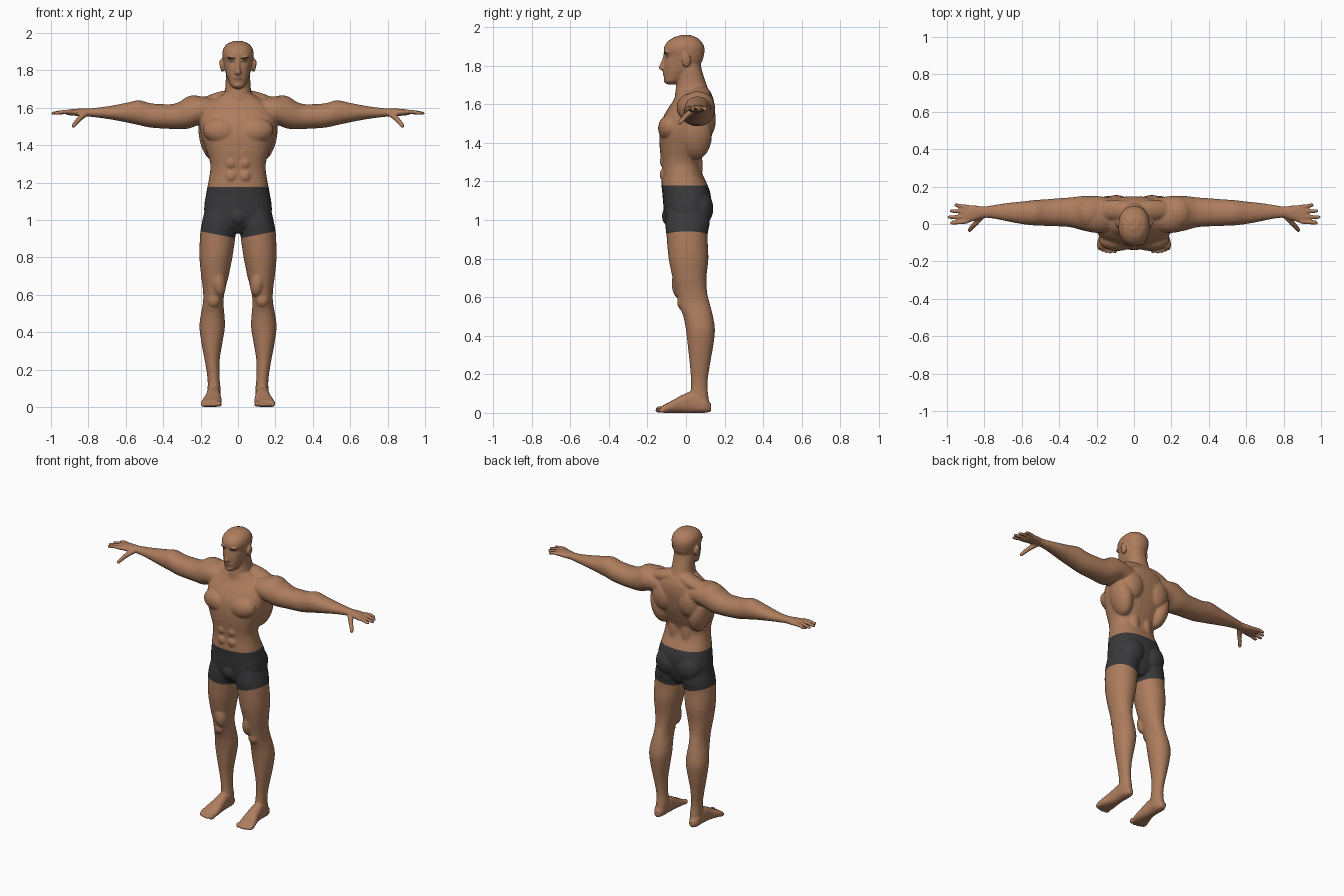
import bpy, bmesh, math
from mathutils import Vector, Matrix


def material(name, rgb):
    m = bpy.data.materials.new(name)
    m.diffuse_color = (*rgb, 1)
    return m


SKIN = material("skin", (0.42, 0.205, 0.11))
CLOTH = material("dark_cloth", (0.042, 0.042, 0.045))
BROW = material("brow_brown", (0.035, 0.02, 0.014))
EYE = material("eye_white", (0.45, 0.40, 0.36))
LIP = material("lip_brown", (0.24, 0.10, 0.065))

bm = bmesh.new()


def loft(axis, rows, mirror=True, power=2.2, steps=4, seg=32):
    """Rounded tube; each row is position, then min/max of the two other axes."""
    pts = [Vector(r) for r in rows]
    rings = []
    for i in range(len(pts) - 1):
        a, b = pts[max(i - 1, 0)], pts[i]
        c, d = pts[i + 1], pts[min(i + 2, len(pts) - 1)]
        for k in range(steps + (i == len(pts) - 2)):
            t = k / steps
            v = b + (c - a) * (t / 2) + (a * 2 - b * 5 + c * 4 - d) * (t * t / 2)
            v = v + (b * 3 - a - c * 3 + d) * (t ** 3 / 2)
            v[0] = b[0] + (c[0] - b[0]) * t
            rings.append(v)
    for side in ((1, -1) if mirror else (1,)):
        loops = []
        for p, u0, u1, w0, w1 in rings:
            loop = []
            for j in range(seg):
                a = math.tau * j / seg
                c, s = math.cos(a), math.sin(a)
                u = (u0 + u1) / 2 + (u1 - u0) / 2 * math.copysign(abs(c) ** (2 / power), c)
                w = (w0 + w1) / 2 + (w1 - w0) / 2 * math.copysign(abs(s) ** (2 / power), s)
                x, y, z = {"x": (p, u, w), "y": (u, p, w), "z": (u, w, p)}[axis]
                loop.append(bm.verts.new((x * side, y, z)))
            loops.append(loop)
        for lo, hi in zip(loops, loops[1:]):
            for j in range(seg):
                bm.faces.new((lo[j], lo[j - 1], hi[j - 1], hi[j]))
        bm.faces.new(loops[0])
        bm.faces.new(loops[-1][::-1])


def blob(center, radii, tilt=0, mirror=True):
    """Ellipsoid muscle, tilted about the front-back axis."""
    for s in ((1, -1) if mirror else (1,)):
        m = (Matrix.Translation((center[0] * s, center[1], center[2]))
             @ Matrix.Rotation(math.radians(tilt * s), 4, 'Y') @ Matrix.Diagonal((*radii, 1)))
        bmesh.ops.create_uvsphere(bm, u_segments=20, v_segments=12, radius=1, matrix=m)


def digit(points, radius):
    """Finger made of tapered segments with rounded joints."""
    for s in (1, -1):
        ps = [Vector((p[0] * s, p[1], p[2])) for p in points]
        for i, p in enumerate(ps):
            r = radius * (1 - 0.1 * i)
            bmesh.ops.create_uvsphere(bm, u_segments=14, v_segments=10, radius=r,
                                      matrix=Matrix.Translation(p))
            if i:
                d = p - ps[i - 1]
                m = Matrix.Translation((p + ps[i - 1]) / 2) @ d.to_track_quat('Z', 'Y').to_matrix().to_4x4()
                bmesh.ops.create_cone(bm, cap_ends=True, segments=14, radius1=r + 0.1 * radius,
                                      radius2=r, depth=d.length, matrix=m)


# Torso
torso = [(.93, .06, -.07, .08), (.97, .12, -.10, .105), (1.03, .175, -.112, .122),
         (1.08, .180, -.118, .128), (1.13, .172, -.122, .128), (1.18, .163, -.127, .112),
         (1.24, .152, -.124, .085), (1.30, .148, -.128, .076), (1.37, .170, -.136, .10),
         (1.45, .197, -.138, .128), (1.52, .205, -.125, .142), (1.58, .195, -.092, .148),
         (1.63, .15, -.06, .142), (1.67, .09, -.05, .125)]
loft("z", [(z, -w, w, a, b) for z, w, a, b in torso], False, 2.4)
blob((.09, -.085, 1.475), (.10, .06, .07), -8)          # chest
blob((.145, .05, 1.44), (.062, .085, .13), 12)          # side back
blob((.095, .10, 1.52), (.08, .055, .10))               # shoulder blade
blob((.045, .05, 1.28), (.04, .036, .13))               # lower back
blob((.10, .075, 1.645), (.13, .055, .04), 16)          # neck slope
blob((.078, .068, 1.06), (.088, .074, .095))            # seat
blob((0, -.09, 1.02), (.045, .035, .05), 0, False)
for z in (1.235, 1.305, 1.375):                         # stomach
    blob((.036, -.105, z), (.036, .032, .037))

# Neck and head
neck = [(1.58, .09, -.065, .135), (1.66, .076, -.056, .122), (1.72, .067, -.048, .10),
        (1.78, .065, -.048, .082), (1.84, .06, -.04, .07)]
loft("z", [(z, -w, w, a, b) for z, w, a, b in neck], False)
head = [(1.703, .018, -.10, -.06), (1.717, .038, -.110, -.03), (1.745, .051, -.113, .015),
        (1.78, .064, -.114, .055), (1.82, .073, -.112, .083), (1.85, .079, -.107, .092),
        (1.875, .083, -.116, .096), (1.90, .083, -.112, .094), (1.925, .074, -.095, .08),
        (1.945, .055, -.068, .058), (1.958, .024, -.03, .028)]
loft("z", [(z, -w, w, a, b) for z, w, a, b in head], False)
loft("z", [(1.774, -.014, .014, -.125, -.09), (1.785, -.019, .019, -.142, -.09),
           (1.80, -.014, .014, -.138, -.09), (1.83, -.010, .010, -.125, -.09),
           (1.865, -.012, .012, -.116, -.09)], False, 2)  # nose
blob((.032, -.098, 1.868), (.028, .017, .009), -6)       # brow ridge
blob((.087, .002, 1.826), (.011, .024, .037), 8)         # ear
blob((0, -.111, 1.762), (.024, .009, .007), 0, False)    # lips
blob((0, -.110, 1.749), (.020, .009, .007), 0, False)
blob((0, -.101, 1.722), (.024, .015, .015), 0, False)    # chin

# Arms and palms
loft("x", [(.12, -.04, .14, 1.51, 1.65), (.20, -.048, .15, 1.51, 1.662),
           (.27, -.035, .15, 1.488, 1.652), (.34, -.017, .142, 1.487, 1.622),
           (.41, -.012, .137, 1.490, 1.620), (.47, -.010, .132, 1.495, 1.625),
           (.53, -.008, .128, 1.508, 1.640), (.60, .0, .12, 1.523, 1.626),
           (.68, .015, .112, 1.538, 1.611), (.76, .03, .10, 1.549, 1.60),
           (.81, .032, .093, 1.554, 1.597), (.85, .018, .10, 1.556, 1.596),
           (.90, .004, .102, 1.560, 1.592), (.92, .008, .098, 1.565, 1.588)], True, 2.1)
blob((.235, .06, 1.59), (.085, .09, .077))               # shoulder cap

# Fingers and thumb
for y0, y1, tip in ((.092, .101, .962), (.066, .070, .988), (.038, .037, .999), (.013, .005, .985)):
    digit([(.895, y0, 1.578), (.93, (y0 + y1) / 2, 1.579), (tip - .01, y1, 1.571)], .0125)
digit([(.815, .04, 1.568), (.845, .005, 1.545), (.865, -.015, 1.522), (.879, -.032, 1.504)], .0165)

# Legs
loft("z", [(1.08, .0, .172, -.10, .12), (.98, .004, .194, -.107, .122),
           (.92, .013, .203, -.101, .112), (.80, .03, .206, -.09, .116),
           (.70, .05, .197, -.07, .106), (.62, .070, .187, -.05, .11),
           (.56, .078, .187, -.036, .125), (.50, .073, .198, -.014, .14),
           (.43, .070, .206, .0, .15), (.34, .084, .195, .01, .14),
           (.25, .098, .178, .02, .124), (.15, .098, .163, .026, .111),
           (.08, .092, .163, .02, .117), (.02, .095, .165, .01, .125)], True, 2.1)
blob((.13, -.02, .575), (.035, .026, .042))              # kneecap
blob((.105, -.03, .67), (.04, .045, .08), 8)             # inner thigh

# Feet and toes
loft("y", [(.13, .112, .150, .006, .05), (.10, .098, .165, .0, .08), (.03, .094, .168, .0, .11),
           (-.03, .090, .176, .0, .088), (-.08, .086, .192, .0, .06),
           (-.115, .088, .199, .0, .042), (-.13, .093, .195, .004, .034)], True, 2.4)
for x, y, r in ((.102, -.134, .018), (.128, -.137, .013), (.149, -.133, .012),
                (.168, -.127, .012), (.186, -.119, .012)):
    blob((x, y, r), (r * .9, .024, r))

# Fuse the parts into one smooth skin
bmesh.ops.recalc_face_normals(bm, faces=bm.faces[:])
mesh = bpy.data.meshes.new("body")
bm.to_mesh(mesh)
bm.free()
body = bpy.data.objects.new("body", mesh)
bpy.context.collection.objects.link(body)
rm = body.modifiers.new("fuse", 'REMESH')
rm.mode, rm.voxel_size = 'VOXEL', 0.006
sm = body.modifiers.new("soften", 'SMOOTH')
sm.factor, sm.iterations = 0.5, 5
fused = bpy.data.meshes.new_from_object(body.evaluated_get(bpy.context.evaluated_depsgraph_get()))
body.modifiers.clear()
body.data = fused
fused.materials.clear()
fused.materials.append(SKIN)
fused.materials.append(CLOTH)

# Shorts: cut the waistband and both slanted hems, then colour between them
WAIST, HEM, SLOPE = 1.178, .90, .2
bm = bmesh.new()
bm.from_mesh(fused)
for co, no in (((0, 0, WAIST), (0, 0, 1)), ((0, 0, HEM), (-SLOPE, 0, 1)), ((0, 0, HEM), (SLOPE, 0, 1))):
    bmesh.ops.bisect_plane(bm, geom=bm.verts[:] + bm.edges[:] + bm.faces[:], dist=1e-5,
                           plane_co=co, plane_no=Vector(no).normalized())
for f in bm.faces:
    c = f.calc_center_median()
    f.smooth = True
    f.material_index = int(HEM + SLOPE * abs(c.x) < c.z < WAIST and abs(c.x) < .3)
bm.to_mesh(fused)
bm.free()
bpy.context.view_layer.update()


def face_plate(name, x, z, w, h, tilt, mat, lift):
    """Thin oval laid onto the front of the face."""
    b = bmesh.new()
    rings = []
    for k in (.05, .4, .7, 1):
        ring = []
        for j in range(20):
            a = math.tau * j / 20
            u, v = w * k * math.cos(a), h * k * math.sin(a)
            px, pz = x + u * math.cos(tilt) - v * math.sin(tilt), z + u * math.sin(tilt) + v * math.cos(tilt)
            hit, loc, _, _ = body.ray_cast(Vector((px, -1, pz)), Vector((0, 1, 0)))
            ring.append(b.verts.new((px, (loc.y if hit else -.1) - lift, pz)))
        rings.append(ring)
    b.faces.new(rings[0])
    for p, q in zip(rings, rings[1:]):
        for j in range(20):
            b.faces.new((p[j - 1], q[j - 1], q[j], p[j]))
    for f in b.faces:
        f.smooth = True
    me = bpy.data.meshes.new(name)
    b.to_mesh(me)
    b.free()
    me.materials.append(mat)
    bpy.context.collection.objects.link(bpy.data.objects.new(name, me))


# Face details
for s, side in ((1, "left"), (-1, "right")):
    face_plate(side + "_eyebrow", s * .036, 1.866, .023, .0045, s * .12, BROW, .002)
    face_plate(side + "_eyelid", s * .034, 1.848, .016, .0065, 0, BROW, .0015)
    face_plate(side + "_eye", s * .034, 1.8475, .012, .004, 0, EYE, .0025)
    face_plate(side + "_iris", s * .034, 1.8475, .004, .004, 0, BROW, .0035)
face_plate("mouth", 0, 1.756, .024, .006, 0, LIP, .0015)
